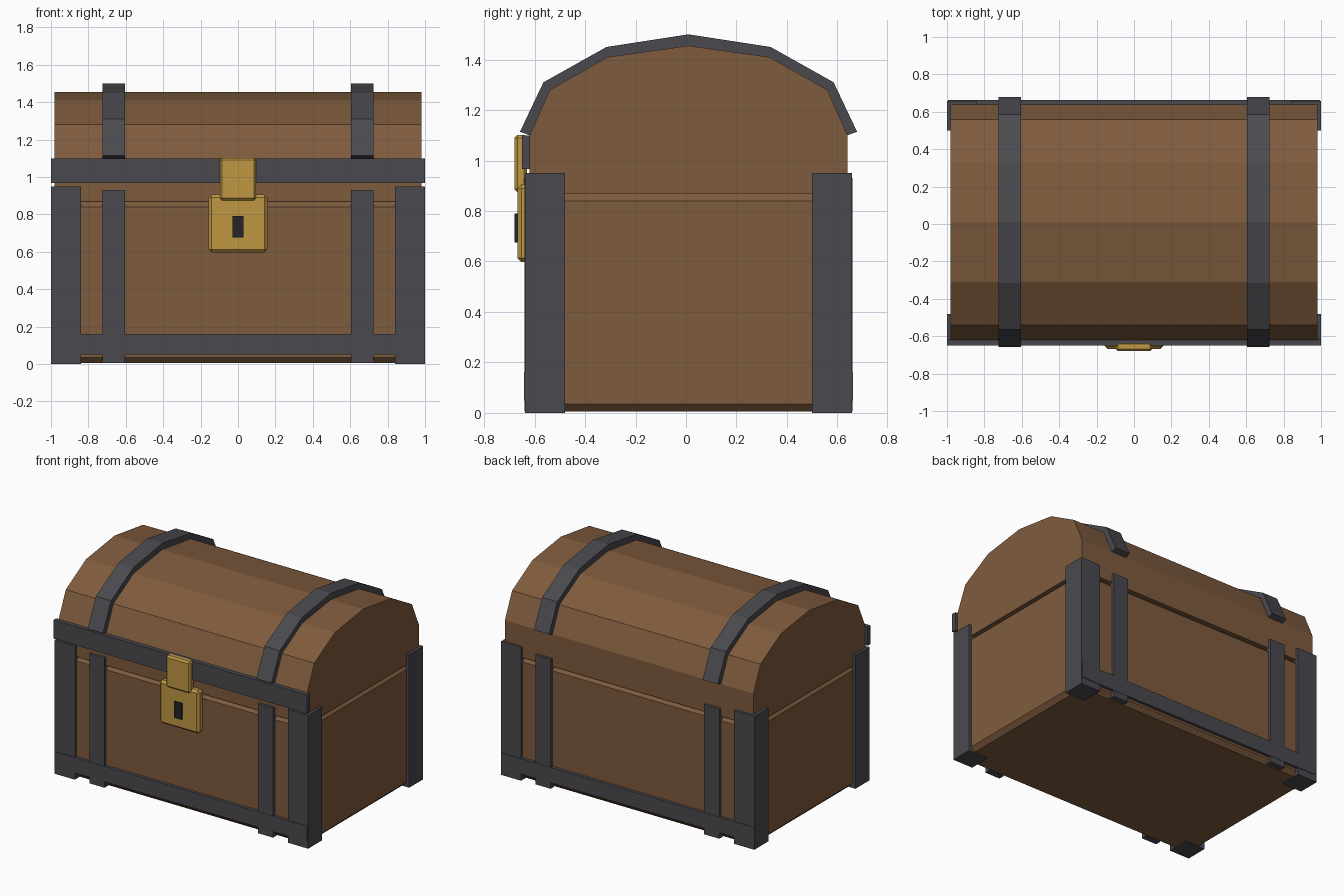
import bpy, bmesh
from mathutils import Vector

if "Cube" in bpy.data.objects:
    bpy.data.objects.remove(bpy.data.objects["Cube"])

CY = 0.01  # y centre of the chest body


def material(name, rgb):
    m = bpy.data.materials.new(name)
    m.diffuse_color = (*rgb, 1)
    m.use_nodes = True
    m.node_tree.nodes["Principled BSDF"].inputs["Base Color"].default_value = m.diffuse_color
    return m


WOOD = material("wood", (0.21, 0.105, 0.047))
IRON = material("iron", (0.068, 0.068, 0.078))
BRASS = material("brass", (0.52, 0.31, 0.055))
DARK = material("dark", (0.018, 0.018, 0.02))


def finish(name, bm, mat):
    bmesh.ops.recalc_face_normals(bm, faces=bm.faces)
    me = bpy.data.meshes.new(name)
    bm.to_mesh(me)
    bm.free()
    me.materials.append(mat)
    ob = bpy.data.objects.new(name, me)
    bpy.context.collection.objects.link(ob)
    return ob


def box(name, x, y, z, mat, bevel=0):
    """Box from (min, max) ranges, with optional flat chamfer."""
    bm = bmesh.new()
    bmesh.ops.create_cube(bm, size=1)
    lo, hi = (Vector(v) for v in zip(x, y, z))
    bmesh.ops.scale(bm, vec=hi - lo, verts=bm.verts)
    bmesh.ops.translate(bm, vec=(lo + hi) / 2, verts=bm.verts)
    if bevel:
        bmesh.ops.bevel(bm, geom=bm.edges[:], offset=bevel, segments=1,
                        profile=0.5, affect='EDGES')
    return finish(name, bm, mat)


def mirrored(half):
    """Mirror a (y, z) half profile about the chest centre line."""
    left = [(CY - y, z) for y, z in half]
    return left + [(CY + y, z) for y, z in reversed(half[:-1])]


# Wooden body with chamfered edges
box("body", (-0.98, 0.98), (CY - 0.63, CY + 0.63), (0.005, 0.87), WOOD, 0.03)

# Faceted barrel lid
arch = [(0.63, 1.10), (0.55, 1.28), (0.32, 1.41), (0, 1.455)]
bm = bmesh.new()
end = bm.faces.new([bm.verts.new((-0.98, y, z))
                    for y, z in mirrored([(0.63, 0.87)] + arch)])
ext = bmesh.ops.extrude_face_region(bm, geom=[end], use_keep_orig=True)
bmesh.ops.translate(bm, vec=(1.96, 0, 0),
                    verts=[v for v in ext["geom"] if isinstance(v, bmesh.types.BMVert)])
finish("lid", bm, WOOD)

# Iron straps following the lid
inner = mirrored(arch)
outer = mirrored([(0.668, 1.114), (0.575, 1.31), (0.325, 1.45), (0, 1.5)])
for side, s in (("left", -1), ("right", 1)):
    bm = bmesh.new()
    rings = []
    for (yi, zi), (yo, zo) in zip(inner, outer):
        rings.append([bm.verts.new(p) for p in (
            (s * 0.605, yi, zi), (s * 0.725, yi, zi),
            (s * 0.725, yo, zo), (s * 0.605, yo, zo))])
    for a, b in zip(rings, rings[1:]):
        for i in range(4):
            j = (i + 1) % 4
            bm.faces.new((a[i], a[j], b[j], b[i]))
    bm.faces.new(rings[0])
    bm.faces.new(rings[-1])
    finish(f"lid_strap_{side}", bm, IRON)

# Corner posts, upright straps and bottom bands on front and back
for face, t in (("front", -1), ("back", 1)):
    def depth(a, b):
        return sorted((CY + t * a, CY + t * b))
    box(f"bottom_band_{face}", (-0.995, 0.995), depth(0.61, 0.652), (0.05, 0.16), IRON)
    for side, s in (("left", -1), ("right", 1)):
        box(f"corner_post_{face}_{side}", sorted((s * 0.84, s)),
            depth(0.49, 0.648), (0, 0.95), IRON)
        box(f"upright_strap_{face}_{side}", sorted((s * 0.605, s * 0.725)),
            depth(0.61, 0.65), (0.006, 0.93), IRON)

# Iron band along the front of the lid
box("lid_front_band", (-1, 1), (-0.65, -0.618), (0.967, 1.10), IRON)

# Brass lock
box("lock_plate", (-0.157, 0.157), (-0.668, -0.61), (0.597, 0.905), BRASS, 0.016)
box("lock_hasp", (-0.097, 0.097), (-0.68, -0.63), (0.875, 1.102), BRASS, 0.012)
box("keyhole", (-0.029, 0.029), (-0.68, -0.655), (0.675, 0.79), DARK)
